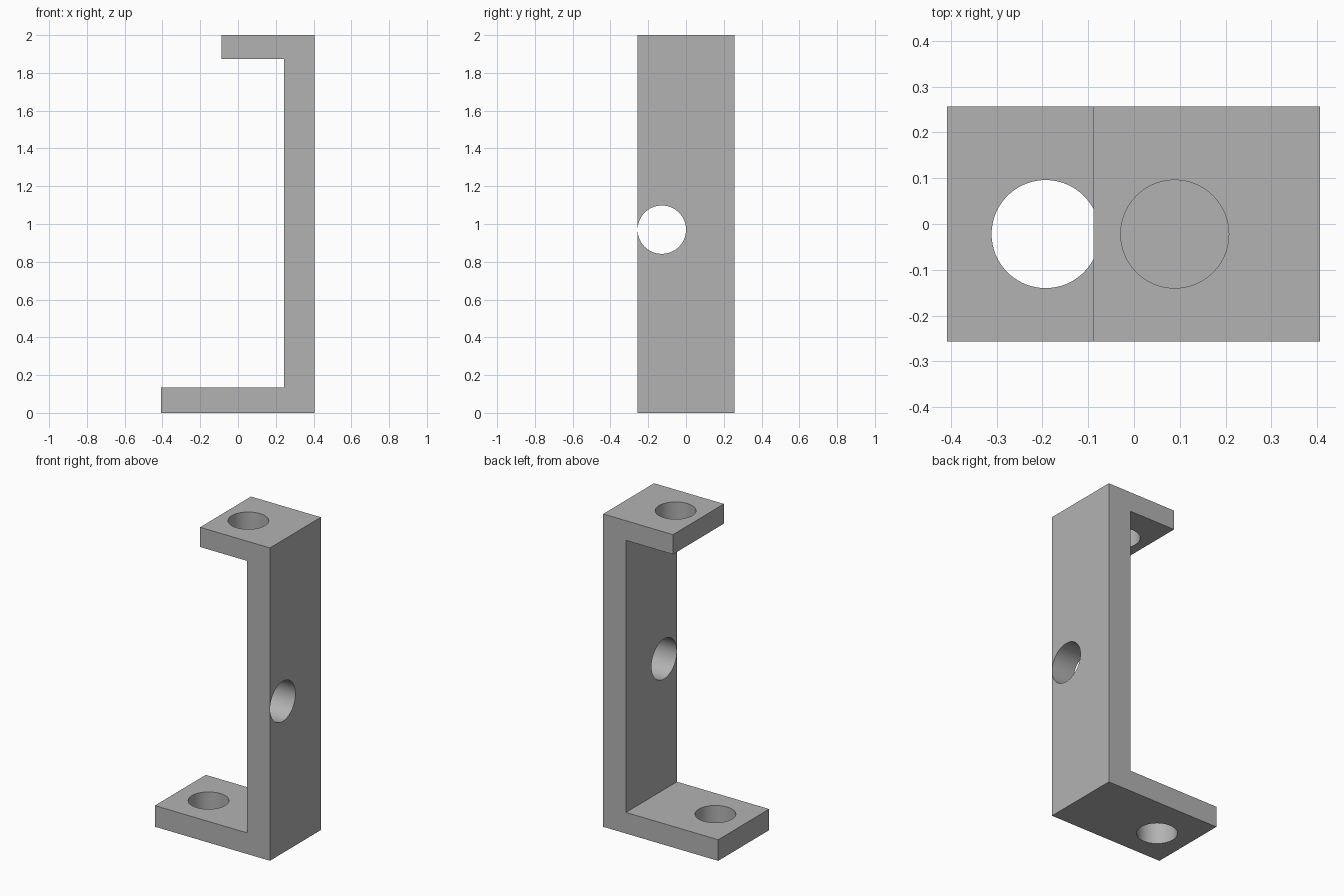
import bpy
import bmesh
import math

cube = bpy.data.objects.get("Cube")
if cube:
    bpy.data.objects.remove(cube, do_unlink=True)

# Single plain grey finish
grey = bpy.data.materials.new("plain_grey")
grey.use_nodes = True
colour = (0.45, 0.45, 0.45, 1)
grey.diffuse_color = colour
grey.node_tree.nodes["Principled BSDF"].inputs["Base Color"].default_value = colour

# Main sizes
LEFT, RIGHT, HALF_DEPTH, HEIGHT = -0.408, 0.406, 0.257, 2.0
WALL_X, LIP_X = 0.244, -0.088
BASE_TOP, LIP_BOTTOM = 0.135, 1.874


def extruded_profile(name, points):
    """Extrude an x-z outline along y."""
    bm = bmesh.new()
    face = bm.faces.new([bm.verts.new((x, -HALF_DEPTH, z)) for x, z in points])
    ext = bmesh.ops.extrude_face_region(bm, geom=[face])
    verts = [g for g in ext["geom"] if isinstance(g, bmesh.types.BMVert)]
    bmesh.ops.translate(bm, verts=verts, vec=(0, 2 * HALF_DEPTH, 0))
    bmesh.ops.recalc_face_normals(bm, faces=bm.faces)
    mesh = bpy.data.meshes.new(name)
    bm.to_mesh(mesh)
    bm.free()
    obj = bpy.data.objects.new(name, mesh)
    bpy.context.collection.objects.link(obj)
    mesh.materials.append(grey)
    return obj


def drill(target, centre, radius, rotation=(0, 0, 0)):
    """Cut a round hole through one arm of the bracket."""
    bpy.ops.mesh.primitive_cylinder_add(vertices=96, radius=radius, depth=0.4,
                                        location=centre, rotation=rotation)
    cutter = bpy.context.object
    cutter.name = "hole_cutter"
    cutter.hide_render = True
    cutter.data.materials.append(grey)
    bpy.context.view_layer.objects.active = target
    mod = target.modifiers.new("hole", "BOOLEAN")
    mod.operation = "DIFFERENCE"
    mod.solver = "EXACT"
    mod.object = cutter
    bpy.ops.object.modifier_apply(modifier=mod.name)
    bpy.data.objects.remove(cutter, do_unlink=True)


# C-shaped bracket: long foot, upright wall, short top lip
bracket = extruded_profile("bracket", [
    (LEFT, 0), (RIGHT, 0), (RIGHT, HEIGHT), (LIP_X, HEIGHT),
    (LIP_X, LIP_BOTTOM), (WALL_X, LIP_BOTTOM),
    (WALL_X, BASE_TOP), (LEFT, BASE_TOP)])

# Holes in the foot, the lip and the wall
drill(bracket, (-0.193, -0.022, BASE_TOP / 2), 0.118)
drill(bracket, (0.089, -0.022, (LIP_BOTTOM + HEIGHT) / 2), 0.118)
drill(bracket, ((WALL_X + RIGHT) / 2, -0.128, 0.97), 0.128, (0, math.pi / 2, 0))

# Smooth hole walls, crisp edges
bpy.ops.object.select_all(action="DESELECT")
bracket.select_set(True)
bpy.context.view_layer.objects.active = bracket
bpy.ops.object.shade_smooth_by_angle(angle=math.radians(30))
